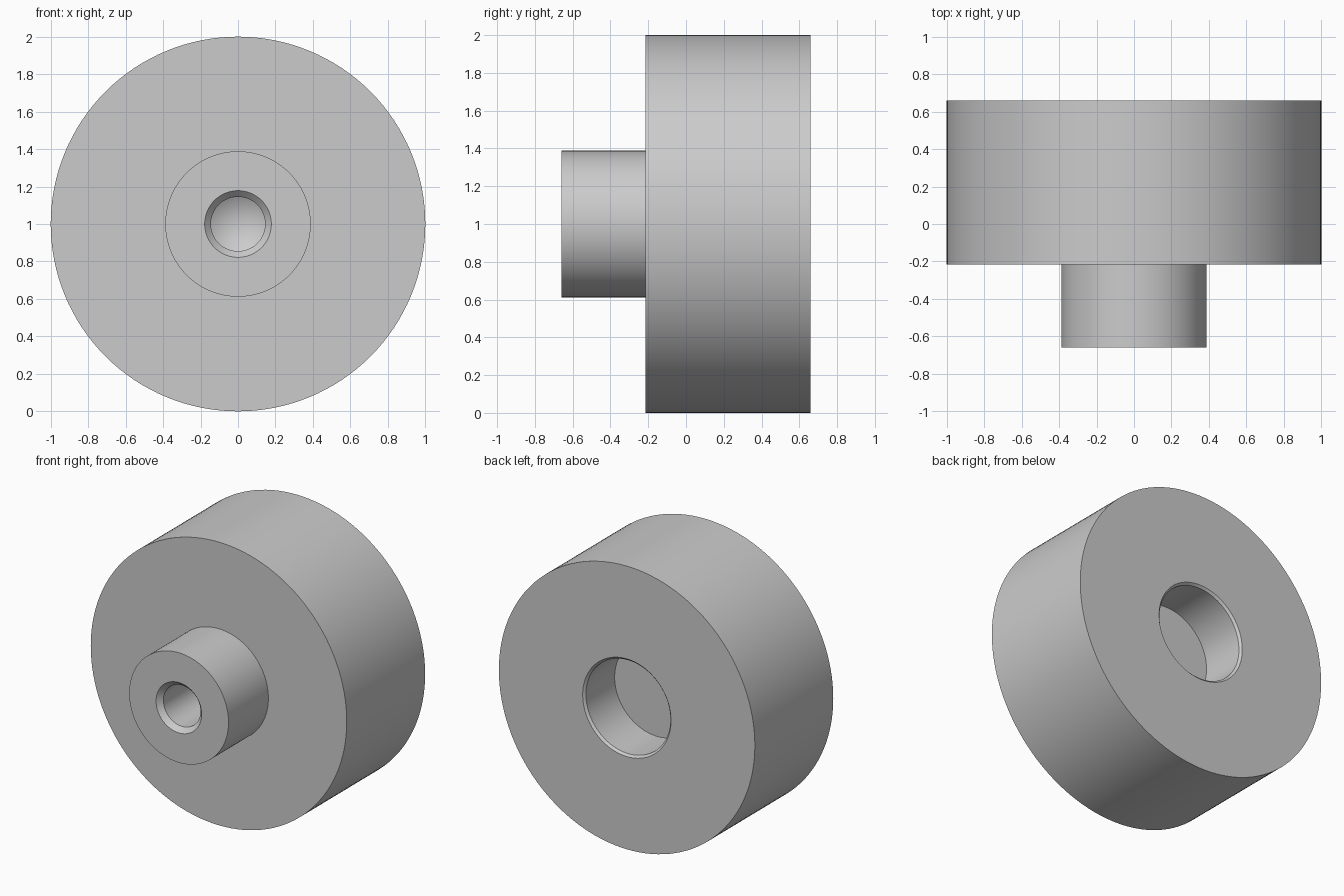
import bpy
import bmesh
import math
from mathutils import Matrix, Vector

cube = bpy.data.objects.get("Cube")
if cube:
    bpy.data.objects.remove(cube, do_unlink=True)

SEGMENTS = 128

# Material
grey = bpy.data.materials.new("plain grey")
grey.use_nodes = True
colour = (0.6, 0.6, 0.6, 1)
grey.diffuse_color = colour
grey.node_tree.nodes["Principled BSDF"].inputs["Base Color"].default_value = colour


def lathe(name, profile):
    """Turn (radius, y) points about the horizontal y axis at z = 1."""
    bm = bmesh.new()
    verts = [bm.verts.new((r, y, 0)) for r, y in profile]
    edges = [bm.edges.new(pair) for pair in zip(verts, verts[1:])]
    bmesh.ops.spin(bm, geom=verts + edges, cent=(0, 0, 0), axis=(0, 1, 0),
                   angle=math.tau, steps=SEGMENTS, use_merge=True)
    bmesh.ops.remove_doubles(bm, verts=bm.verts, dist=0.0001)
    bmesh.ops.recalc_face_normals(bm, faces=bm.faces)
    bmesh.ops.transform(bm, matrix=Matrix.Translation(Vector((0, 0, 1))), verts=bm.verts)
    mesh = bpy.data.meshes.new(name)
    bm.to_mesh(mesh)
    bm.free()
    mesh.materials.append(grey)
    obj = bpy.data.objects.new(name, mesh)
    bpy.context.collection.objects.link(obj)
    bpy.ops.object.select_all(action='DESELECT')
    obj.select_set(True)
    bpy.context.view_layer.objects.active = obj
    bpy.ops.object.shade_smooth_by_angle(angle=math.radians(30))
    return obj


front, shoulder, back = -0.66, -0.215, 0.66

# Drilled hole with a countersink and a conical end
drilled_hole = [(0, 0.05), (0.145, -0.037), (0.145, front + 0.035), (0.178, front)]
# Boss and wide disc
outside = [(0.388, front), (0.388, shoulder), (1, shoulder), (1, back)]
# Flat-bottomed pocket with a slightly chamfered rim
pocket = [(0.345, back), (0.33, back - 0.015), (0.33, 0.325), (0, 0.325)]

lathe("stepped_wheel", drilled_hole + outside + pocket)
